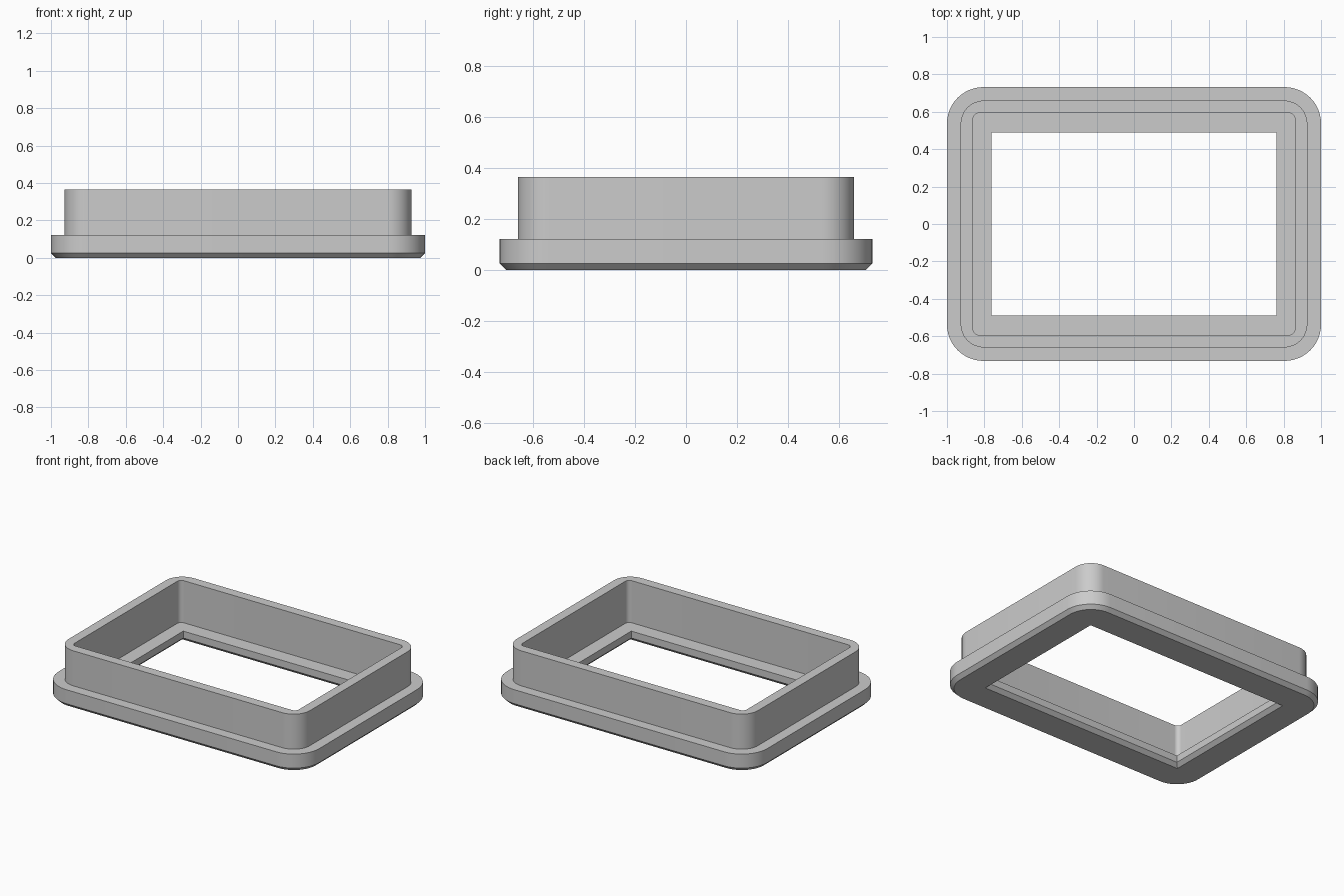
import bpy
import bmesh
from math import cos, sin, radians

default = bpy.data.objects.get("Cube")
if default:
    bpy.data.objects.remove(default, do_unlink=True)

SEGMENTS = 12      # steps around each rounded corner
CHAMFER = 0.025

grey = bpy.data.materials.new("plain_grey")
grey.use_nodes = True
colour = (0.6, 0.6, 0.6, 1)
grey.diffuse_color = colour
grey.node_tree.nodes["Principled BSDF"].inputs["Base Color"].default_value = colour


def rounded_ring(bm, hx, hy, radius, z):
    """Vertices of a rounded rectangle, counter-clockwise."""
    ring = []
    corners = ((1, 1), (-1, 1), (-1, -1), (1, -1))
    for i, (sx, sy) in enumerate(corners):
        for step in range(SEGMENTS + 1):
            a = radians(90 * (i + step / SEGMENTS))
            ring.append(bm.verts.new((sx * (hx - radius) + radius * cos(a),
                                      sy * (hy - radius) + radius * sin(a), z)))
    return ring


def loft_closed(name, sections):
    """Skin a closed loop of rounded rectangles into a solid frame."""
    bm = bmesh.new()
    rings = [rounded_ring(bm, *s) for s in sections]
    for k, low in enumerate(rings):
        high = rings[(k + 1) % len(rings)]
        for i in range(len(low)):
            j = (i + 1) % len(low)
            bm.faces.new((low[i], low[j], high[j], high[i]))
    # Sharp corners collapse to single vertices
    bmesh.ops.remove_doubles(bm, verts=bm.verts, dist=0.0001)
    bmesh.ops.recalc_face_normals(bm, faces=bm.faces)
    mesh = bpy.data.meshes.new(name)
    bm.to_mesh(mesh)
    bm.free()
    mesh.materials.append(grey)
    obj = bpy.data.objects.new(name, mesh)
    bpy.context.collection.objects.link(obj)
    bpy.ops.object.select_all(action='DESELECT')
    obj.select_set(True)
    bpy.context.view_layer.objects.active = obj
    bpy.ops.object.shade_smooth_by_angle(angle=radians(30))
    return obj


loft_closed("flanged_frame", [
    # Flange with chamfered lower edge
    (1 - CHAMFER, 0.732 - CHAMFER, 0.195 - CHAMFER, 0),
    (1, 0.732, 0.195, CHAMFER),
    (1, 0.732, 0.195, 0.122),
    # Upright collar
    (0.927, 0.66, 0.125, 0.122),
    (0.927, 0.66, 0.125, 0.365),
    (0.86, 0.593, 0.03, 0.365),
    # Inner ledge and window opening
    (0.86, 0.593, 0.03, 0.073),
    (0.763, 0.49, 0, 0.073),
    (0.763, 0.49, 0, CHAMFER),
    (0.763 + CHAMFER, 0.49 + CHAMFER, 0, 0),
])
